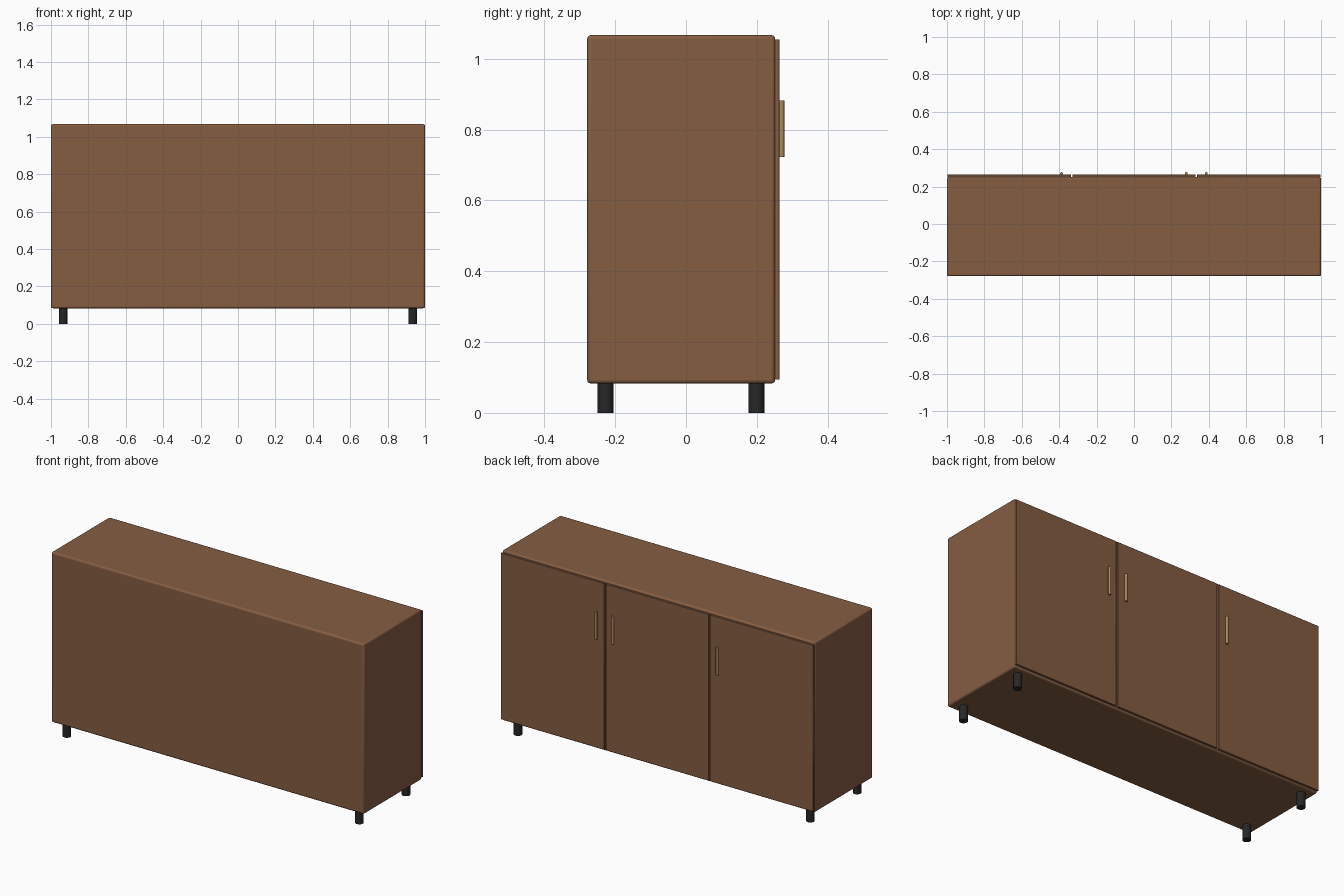
import bpy

if "Cube" in bpy.data.objects:
    bpy.data.objects.remove(bpy.data.objects["Cube"])


def material(name, rgb):
    m = bpy.data.materials.new(name)
    m.diffuse_color = (*rgb, 1)
    m.use_nodes = True
    m.node_tree.nodes["Principled BSDF"].inputs["Base Color"].default_value = m.diffuse_color
    return m


wood = material("walnut", (0.24, 0.11, 0.055))
door_wood = material("door_walnut", (0.235, 0.11, 0.055))
brass = material("brass", (0.40, 0.26, 0.11))
black = material("black", (0.02, 0.02, 0.02))


def finish(name, mat):
    ob = bpy.context.object
    ob.name = name
    ob.data.materials.append(mat)
    return ob


def box(name, lo, hi, mat, bevel, segments):
    bpy.ops.mesh.primitive_cube_add(size=1, location=[(a + b) / 2 for a, b in zip(lo, hi)])
    ob = finish(name, mat)
    ob.scale = [b - a for a, b in zip(lo, hi)]
    bpy.ops.object.transform_apply(location=False, rotation=False, scale=True)
    mod = ob.modifiers.new("edges", 'BEVEL')
    mod.width = bevel
    mod.segments = segments
    bpy.ops.object.shade_smooth_by_angle()
    return ob


def rod(name, x, y, z0, z1, radius, sides, mat):
    bpy.ops.mesh.primitive_cylinder_add(vertices=sides, radius=radius, depth=z1 - z0,
                                        location=(x, y, (z0 + z1) / 2))
    finish(name, mat)
    bpy.ops.object.shade_smooth_by_angle()


# Cabinet body with softened edges
box("cabinet_body", (-1, -0.279, 0.083), (1, 0.252, 1.067), wood, 0.01, 3)

# Three doors on the +y face with narrow gaps
pitch, gap = 2 / 3, 0.009
for i in range(3):
    x = (i - 1) * pitch
    half = (pitch - gap) / 2
    left = -0.998 if i == 0 else x - half
    right = 0.998 if i == 2 else x + half
    box(f"door_{i + 1}", (left, 0.251, 0.094), (right, 0.264, 1.055), door_wood, 0.001, 1)

# Bar handles near the door gaps
for i, x in enumerate((-0.388, 0.279, 0.387)):
    rod(f"handle_{i + 1}", x, 0.270, 0.723, 0.882, 0.0075, 16, brass)

# Four short round legs
for x in (-0.935, 0.935):
    for y in (-0.227, 0.199):
        rod(f"leg_{'left' if x < 0 else 'right'}_{'front' if y < 0 else 'back'}",
            x, y, 0, 0.085, 0.0225, 24, black)
